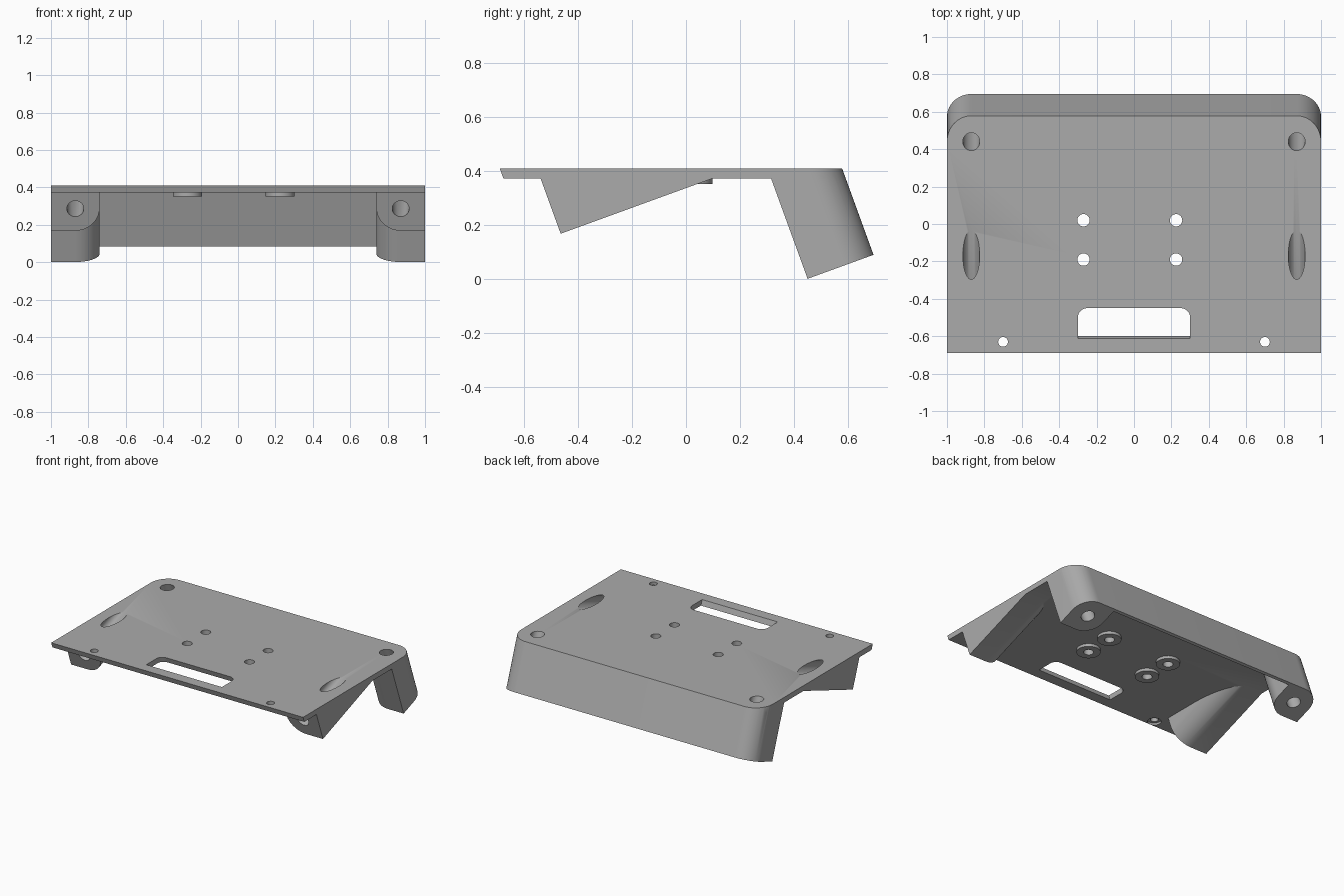
import bpy, bmesh
from math import radians, sin, cos, pi
from mathutils import Vector

cube = bpy.data.objects.get("Cube")
if cube:
    bpy.data.objects.remove(cube)

TOP, UNDER = 0.41, 0.372
TILT = radians(20)
X, Y, Z = Vector((1, 0, 0)), Vector((0, 1, 0)), Vector((0, 0, 1))
DOWN = Vector((0, sin(TILT), -cos(TILT)))   # tilted leg direction
BACK = Vector((0, cos(TILT), sin(TILT)))    # tilted front-to-back direction
REAR = Vector((0, 0.44, TOP))               # rear screw axis meets the top
FRONT = Vector((0, -0.165, TOP))            # front screw axis meets the top
R = 0.13

grey = bpy.data.materials.new("plain grey")
grey.use_nodes = True
grey.diffuse_color = (0.41, 0.41, 0.41, 1)
grey.node_tree.nodes["Principled BSDF"].inputs["Base Color"].default_value = grey.diffuse_color


def arc(cx, cy, r, a0, a1, n=14):
    angles = [radians(a0 + (a1 - a0) * i / n) for i in range(n + 1)]
    return [(cx + r * cos(a), cy + r * sin(a)) for a in angles]


def prism(name, outline, origin, a, b, along, start, end, clips=()):
    """Extrude an outline drawn on axes a, b; trim it by (point, normal) planes."""
    bm = bmesh.new()
    verts = [bm.verts.new(origin + a * p + b * q + along * start) for p, q in outline]
    face = bm.faces.new(verts)
    moved = bmesh.ops.extrude_face_region(bm, geom=[face])["geom"]
    bmesh.ops.translate(bm, vec=along * (end - start),
                        verts=[g for g in moved if isinstance(g, bmesh.types.BMVert)])
    for point, normal in clips:
        cut = bmesh.ops.bisect_plane(bm, geom=bm.verts[:] + bm.edges[:] + bm.faces[:],
                                     plane_co=point, plane_no=normal, clear_outer=True)
        edges = [g for g in cut["geom_cut"] if isinstance(g, bmesh.types.BMEdge)]
        bmesh.ops.edgeloop_fill(bm, edges=edges)
    bmesh.ops.recalc_face_normals(bm, faces=bm.faces[:])
    mesh = bpy.data.meshes.new(name)
    bm.to_mesh(mesh)
    bm.free()
    mesh.materials.append(grey)
    obj = bpy.data.objects.new(name, mesh)
    bpy.context.collection.objects.link(obj)
    return obj


def rod(name, x, r, origin, a, b, along, start, end):
    return prism(name, arc(x, 0, r, 0, 360, 40)[:-1], origin, a, b, along, start, end)


def combine(target, other, operation):
    mod = target.modifiers.new(operation, 'BOOLEAN')
    mod.operation, mod.solver, mod.object = operation, 'EXACT', other
    bpy.context.view_layer.objects.active = target
    bpy.ops.object.modifier_apply(modifier=mod.name)
    bpy.data.objects.remove(other)


top_clip, under_clip = (Vector((0, 0, TOP)), Z), (Vector((0, 0, UNDER)), -Z)
inner_clip = (Vector((0, 0, TOP - 0.015)), Z)

# Top plate with rounded rear corners and slanted edges
back_edge = arc(0.87, 0, R, 0, 90) + arc(-0.87, 0, R, 90, 180)
plate = prism("tilted_stand", back_edge + [(-1, -1.062), (1, -1.062)],
              REAR, X, BACK, DOWN, -0.6, 0.6, [top_clip, under_clip])

# Rear wall joined to its two corner legs
wall = (back_edge + [(-1, -R)] + arc(-0.87, 0, R, 270, 360) + [(-0.74, 0.11), (0.74, 0.11)]
        + arc(0.87, 0, R, 180, 270) + [(1, -R)])
combine(plate, prism("rear_wall", wall, REAR, X, BACK, DOWN, -0.3, 0.388, [inner_clip]), 'UNION')

# Front wedge legs, with a rounded inner lower edge
for s in (-1, 1):
    foot = [(s * x, d) for x, d in [(1, -0.4), (1, R - 0.005)] + arc(0.87, -0.005, R, 90, 180) + [(0.74, -0.4)]]
    combine(plate, prism("front_leg", foot, FRONT, X, DOWN, BACK, -0.364, 0.6, [inner_clip]), 'UNION')

# Round bosses under the middle holes
mounts = [(x, y) for x in (-0.27, 0.225) for y in (-0.19, 0.02)]
for x, y in mounts:
    combine(plate, rod("boss", x, 0.078, Vector((0, y, 0)), X, Y, Z, 0.352, TOP - 0.015), 'UNION')

# Middle mounting holes
for x, y in mounts:
    combine(plate, rod("mount_hole", x, 0.033, Vector((0, y, 0)), X, Y, Z, 0.2, 0.6), 'DIFFERENCE')

# Long tilted screw holes and small counterbored front holes
for s in (-1, 1):
    combine(plate, rod("rear_hole", s * 0.87, 0.045, REAR, X, BACK, DOWN, -0.3, 0.6), 'DIFFERENCE')
    combine(plate, rod("front_hole", s * 0.87, 0.045, FRONT, X, DOWN, BACK, -0.6, 0.5), 'DIFFERENCE')
    edge = Vector((0, -0.63, 0))
    combine(plate, rod("edge_hole", s * 0.7, 0.026, edge, X, Y, Z, 0.2, 0.6), 'DIFFERENCE')
    combine(plate, rod("edge_recess", s * 0.7, 0.045, edge, X, Y, Z, 0.2, UNDER + 0.015), 'DIFFERENCE')

# Cable slot with rounded rear corners
slot = arc(0.25, -0.5, 0.05, 0, 90) + arc(-0.25, -0.5, 0.05, 90, 180) + [(-0.3, -0.612), (0.3, -0.612)]
combine(plate, prism("slot", slot, Vector((0, 0, TOP)), X, Y, DOWN, -0.2, 0.2), 'DIFFERENCE')

# Smooth the curved walls, keep the edges sharp
bpy.ops.object.select_all(action='DESELECT')
plate.select_set(True)
bpy.context.view_layer.objects.active = plate
bpy.ops.object.shade_smooth_by_angle(angle=radians(25))
